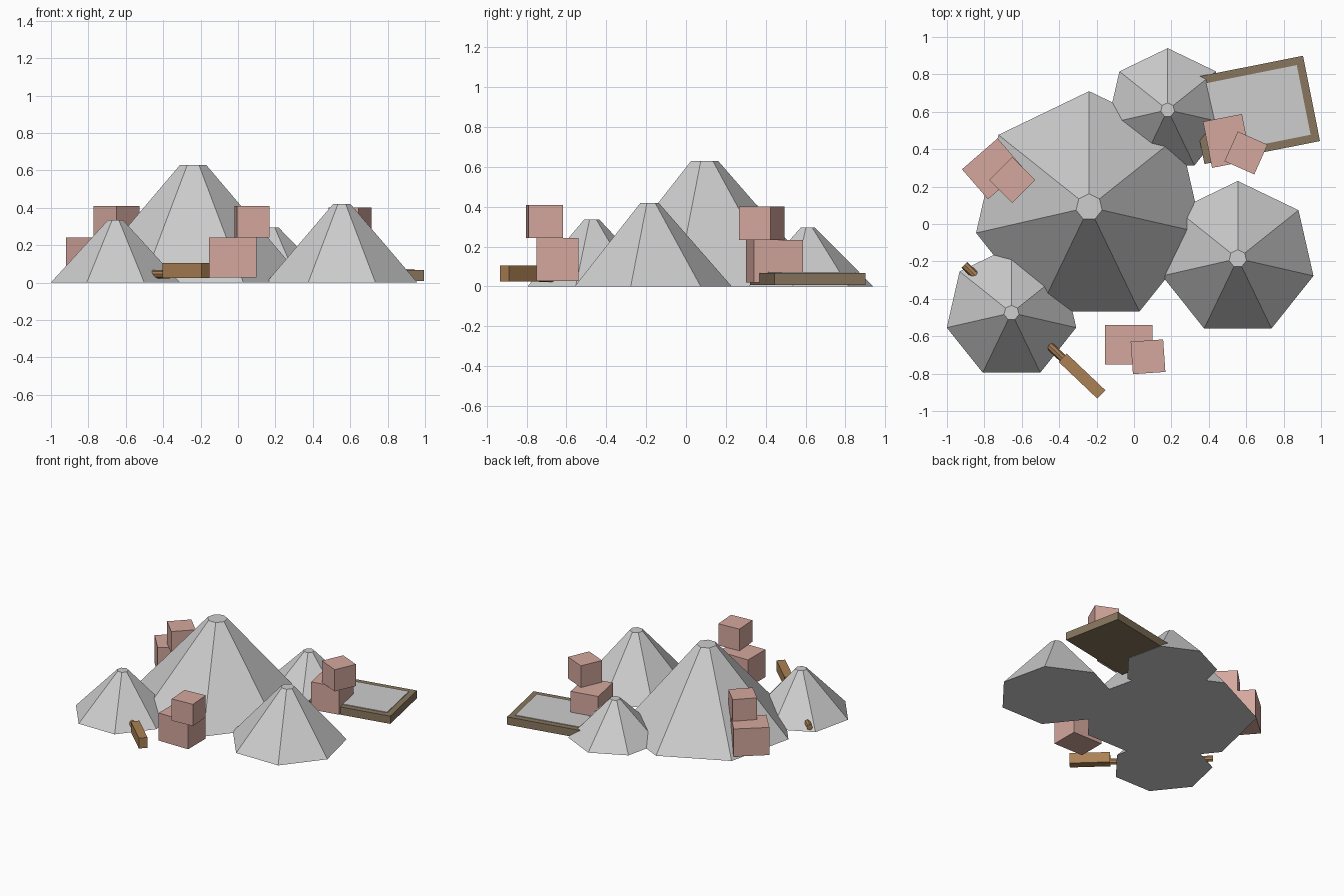
import bpy
from math import radians

cube = bpy.data.objects.get("Cube")
if cube:
    bpy.data.objects.remove(cube, do_unlink=True)


def material(name, rgb):
    mat = bpy.data.materials.new(name)
    mat.use_nodes = True
    mat.diffuse_color = (*rgb, 1)
    bsdf = next(n for n in mat.node_tree.nodes if n.type == 'BSDF_PRINCIPLED')
    bsdf.inputs["Base Color"].default_value = (*rgb, 1)
    return mat


GREY = material("cement_grey", (0.61, 0.61, 0.61))
PINK = material("brick_pink", (0.66, 0.39, 0.34))
WOOD = material("light_wood", (0.41, 0.22, 0.09))
FRAME = material("weathered_wood", (0.245, 0.18, 0.11))


def finish(obj, name, mat):
    obj.name = name
    obj.data.materials.append(mat)
    return obj


def box(name, mat, centre, size, angle=0, z=0):
    """Box resting at height z, turned about the vertical."""
    bpy.ops.mesh.primitive_cube_add(
        size=1, location=(*centre, z + size[2] / 2), rotation=(0, 0, radians(angle)))
    obj = bpy.context.object
    obj.scale = size
    return finish(obj, name, mat)


def heap(name, x, y, radius, height):
    """Seven-sided heap with a small flat top."""
    bpy.ops.mesh.primitive_cone_add(
        vertices=7, radius1=radius, radius2=radius * 0.115, depth=height,
        location=(x, y, height / 2))
    finish(bpy.context.object, name, GREY)


# Heaps
heap("large_heap", -0.24, 0.09, 0.62, 0.63)
heap("right_heap", 0.555, -0.185, 0.415, 0.42)
heap("back_heap", 0.18, 0.61, 0.33, 0.295)
heap("front_heap", -0.655, -0.475, 0.355, 0.335)

# Stacked blocks: lower centre and angle, upper centre and angle, base height
stacks = {
    "front": ((-0.028, -0.645), 0, (0.075, -0.71), 4, 0.028),
    "side": ((-0.755, 0.295), 41, (-0.65, 0.235), 45, 0.028),
    "back": ((0.497, 0.444), -79, (0.599, 0.38), -24, 0.02),
}
for name, (low, low_turn, high, high_turn, z) in stacks.items():
    box(name + "_lower_block", PINK, low, (0.252, 0.212, 0.214), low_turn, z)
    box(name + "_upper_block", PINK, high, (0.174, 0.174, 0.168), high_turn, z + 0.214)

# Mixing tray: wooden base filled to the brim
tray_centre, tray_turn = (0.64, 0.61), 11.3
box("tray_frame", FRAME, tray_centre, (0.63, 0.465, 0.06), tray_turn, 0.008)
box("tray_filling", GREY, tray_centre, (0.545, 0.38, 0.063), tray_turn, 0.01)

# Tool with a block head and a long handle through the front heap
box("tool_head", WOOD, (-0.278, -0.813), (0.285, 0.062, 0.08), -43.5, 0.025)
bpy.ops.mesh.primitive_cylinder_add(
    vertices=8, radius=0.022, depth=0.75, location=(-0.635, -0.477, 0.045),
    rotation=(0, radians(90), radians(-43.5)))
finish(bpy.context.object, "tool_handle", WOOD)
